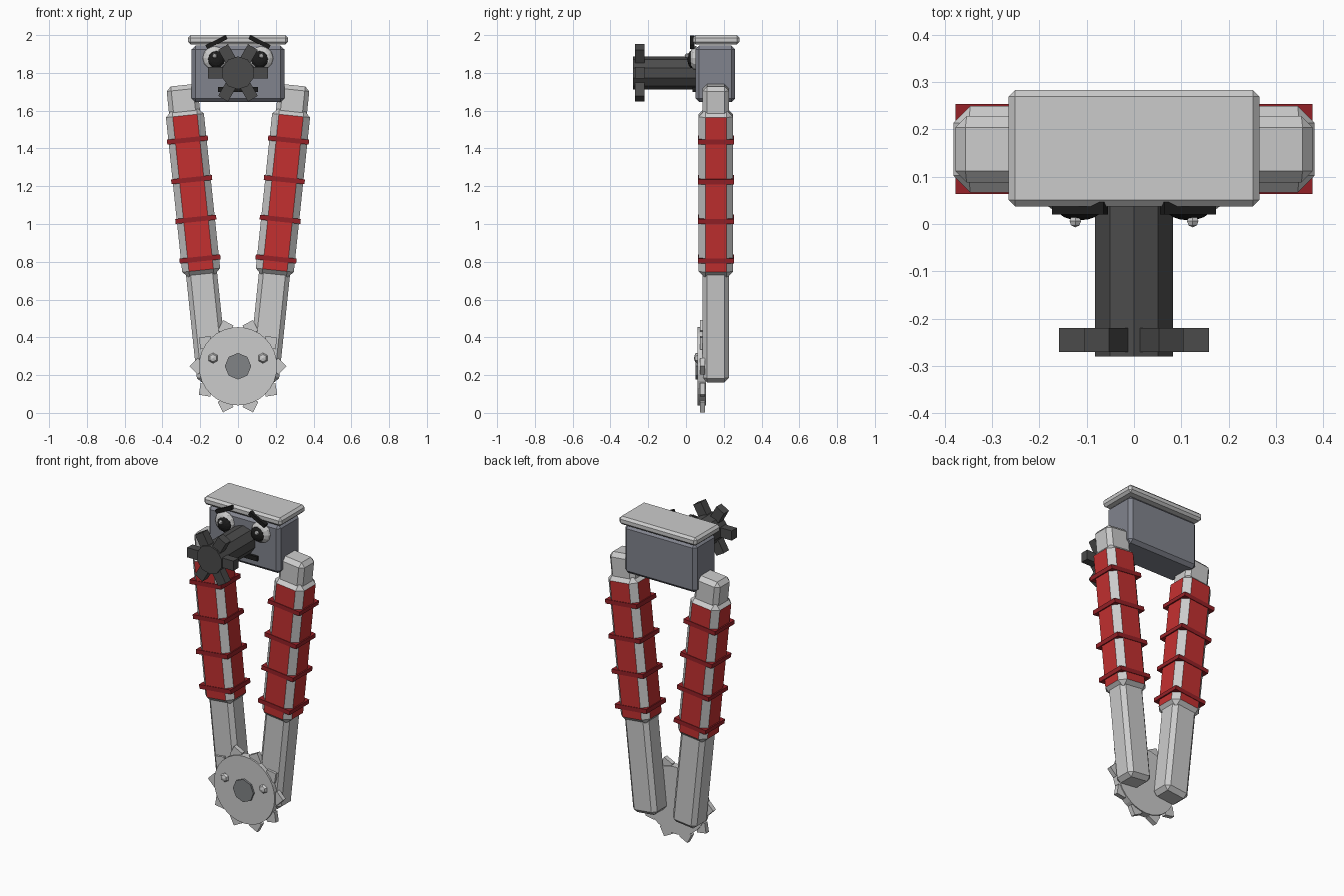
import bpy, bmesh
from math import pi, sin, cos, radians
from mathutils import Matrix, Vector

if "Cube" in bpy.data.objects:
    bpy.data.objects.remove(bpy.data.objects["Cube"])


def mat(name, r, g, b):
    m = bpy.data.materials.new(name)
    m.diffuse_color = (r, g, b, 1)
    m.use_nodes = True
    m.node_tree.nodes["Principled BSDF"].inputs["Base Color"].default_value = m.diffuse_color
    return m


RED = mat("red", 0.55, 0.03, 0.03)
RING = mat("dark_red", 0.3, 0.015, 0.02)
STEEL = mat("steel", 0.22, 0.23, 0.27)
DARK = mat("dark_grey", 0.07, 0.07, 0.07)
BLACK = mat("black", 0.012, 0.012, 0.012)
WHITE = mat("pale", 0.75, 0.75, 0.75)
HUB = mat("hub_grey", 0.22, 0.23, 0.24)


def finish(bm, name, mats=(), loc=(0, 0, 0), rot=0):
    bmesh.ops.recalc_face_normals(bm, faces=bm.faces)
    me = bpy.data.meshes.new(name)
    bm.to_mesh(me)
    bm.free()
    for m in mats:
        me.materials.append(m)
    ob = bpy.data.objects.new(name, me)
    ob.location = loc
    ob.rotation_euler = (0, rot, 0)
    bpy.context.collection.objects.link(ob)
    return ob


def box(name, size, loc, rot=0, bevel=0, mats=(), flat_sides=False):
    bm = bmesh.new()
    bmesh.ops.create_cube(bm, size=1, matrix=Matrix.Diagonal((*size, 1)))
    if bevel:
        bmesh.ops.bevel(bm, geom=bm.edges[:], offset=bevel, segments=1,
                        affect='EDGES', profile=0.5)
    if flat_sides:  # second material on the four flat sides only
        bm.normal_update()
        for f in bm.faces:
            if max(abs(f.normal.x), abs(f.normal.y)) > 0.95:
                f.material_index = 1
    return finish(bm, name, mats, loc, rot)


def disc(name, n, r, y0, y1, z, mats=()):
    # n-sided prism along y with a corner at the top
    bm = bmesh.new()
    rings = [[bm.verts.new((r * sin(2 * pi * i / n), y, r * cos(2 * pi * i / n)))
              for i in range(n)] for y in (y0, y1)]
    bm.faces.new(rings[0])
    bm.faces.new(rings[1])
    for i in range(n):
        j = (i + 1) % n
        bm.faces.new((rings[0][i], rings[0][j], rings[1][j], rings[1][i]))
    return finish(bm, name, mats, (0, 0, z))


def ball(name, loc, rx, ry, mats=(), u=12, v=8):
    # sphere with its pole along y, flattened in depth
    bm = bmesh.new()
    bmesh.ops.create_uvsphere(bm, u_segments=u, v_segments=v, radius=1)
    bm.transform(Matrix.Diagonal((rx, ry, rx, 1)) @ Matrix.Rotation(pi / 2, 4, 'X'))
    return finish(bm, name, mats, loc)


# Head
box("head", (0.49, 0.21, 0.30), (0, 0.155, 1.795), bevel=0.02, mats=[STEEL])
box("head_lid", (0.53, 0.246, 0.05), (0, 0.16, 1.975), bevel=0.014)
box("mouth", (0.21, 0.03, 0.028), (0, 0.05, 1.712), mats=[BLACK])

# Barrel nose with six teeth
disc("nose_barrel", 10, 0.087, -0.28, 0.06, 1.80, [DARK])
for i in range(6):
    a = i * pi / 3
    box("nose_tooth", (0.088, 0.05, 0.06),
        (0.114 * cos(a), -0.245, 1.80 + 0.114 * sin(a)), -a, mats=[DARK])

# Wheel with ten pointed teeth
WZ = 0.247
disc("wheel", 32, 0.207, 0.062, 0.107, WZ)
disc("wheel_hub", 8, 0.07, 0.05, 0.09, WZ, [HUB])
for i in range(10):
    a = i * pi / 5
    box("wheel_tooth", (0.062, 0.028, 0.062),
        (0.213 * cos(a), 0.087, WZ + 0.213 * sin(a)), pi / 4 - a)

TILT = radians(6)
for s, side in ((-1, "left"), (1, "right")):
    # Face
    ball(side + "_eye", (s * 0.123, 0.05, 1.878), 0.064, 0.032, [WHITE])
    ball(side + "_pupil", (s * 0.115, 0.03, 1.872), 0.046, 0.022, [BLACK])
    ball(side + "_eye_glint", (s * 0.124, 0.006, 1.89), 0.014, 0.013, [WHITE], 6, 4)
    box(side + "_brow", (0.12, 0.026, 0.022), (s * 0.114, 0.033, 1.963),
        s * radians(26), mats=[BLACK])
    ball(side + "_wheel_bolt", (s * 0.132, 0.06, 0.29), 0.028, 0.018, [WHITE], 6, 4)

    # Leg: inner beam, outer sleeve, four rings, all along one tilted axis
    def on_axis(d):
        return (s * (0.238 + d * sin(TILT)), 0.158, 1.165 + d * cos(TILT))

    box(side + "_leg_beam", (0.165, 0.14, 1.575), on_axis(-0.215), s * TILT, 0.024)
    box(side + "_leg_sleeve", (0.202, 0.183, 0.895), on_axis(0), s * TILT, 0.036,
        [WHITE, RED], True).data.materials[0] = None
    for k in range(4):
        box(side + "_leg_ring", (0.217, 0.19, 0.026), on_axis(-0.352 + k * 0.211),
            s * TILT, mats=[RING])
